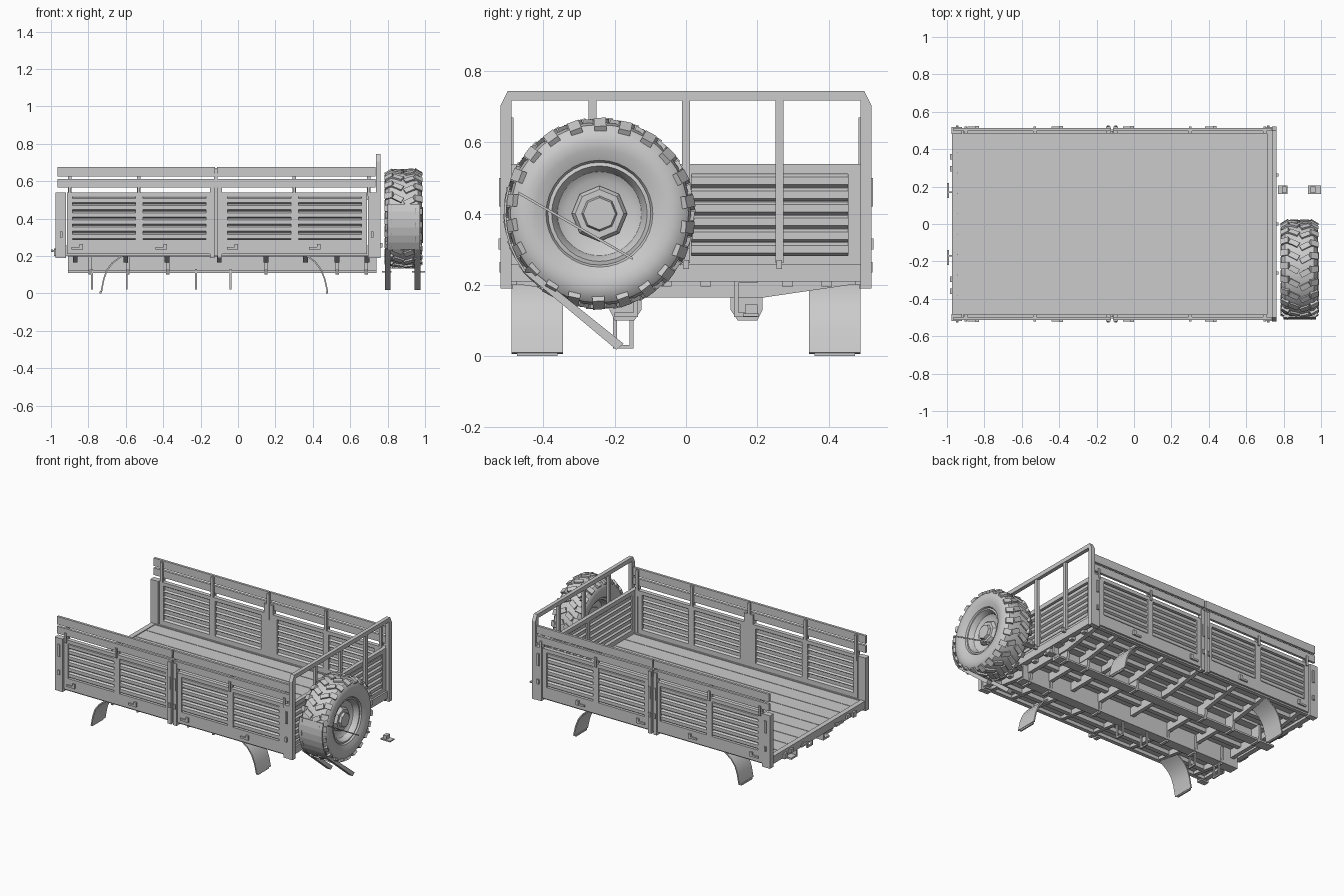
import bpy, bmesh
from math import pi, cos, sin
from mathutils import Matrix, Vector

if "Cube" in bpy.data.objects:
    bpy.data.objects.remove(bpy.data.objects["Cube"])

def finish(name, bm, mirror=False, smooth=False):
    bmesh.ops.recalc_face_normals(bm, faces=bm.faces)
    me = bpy.data.meshes.new(name)
    bm.to_mesh(me)
    bm.free()
    ob = bpy.data.objects.new(name, me)
    bpy.context.collection.objects.link(ob)
    if mirror:
        ob.modifiers.new("mirror", 'MIRROR').use_axis = (False, True, False)
    if smooth:
        bpy.context.view_layer.objects.active = ob
        ob.select_set(True)
        bpy.ops.object.shade_smooth_by_angle(angle=0.6)
        ob.select_set(False)
    return ob

def add_box(bm, x0, x1, y0, y1, z0, z1):
    m = Matrix.Translation(((x0+x1)/2, (y0+y1)/2, (z0+z1)/2)) @ Matrix.Diagonal((x1-x0, y1-y0, z1-z0, 1))
    bmesh.ops.create_cube(bm, size=1, matrix=m)

def add_prism(bm, pts, axis, a, b):
    def put(p, t):
        return {'x': (t, p[0], p[1]), 'y': (p[0], t, p[1]), 'z': (p[0], p[1], t)}[axis]
    lo = [bm.verts.new(put(p, a)) for p in pts]
    hi = [bm.verts.new(put(p, b)) for p in pts]
    n = len(pts)
    bm.faces.new(lo)
    bm.faces.new(hi[::-1])
    for i in range(n):
        bm.faces.new((lo[i], lo[(i+1) % n], hi[(i+1) % n], hi[i]))

def boxes(name, items, mirror=False):
    bm = bmesh.new()
    for b in items:
        add_box(bm, *b)
    return finish(name, bm, mirror)

def ribs(u, z0, z1, n, depth, t):
    """Closed corrugated sheet section, first coordinate is depth."""
    h = (z1 - z0) / n
    front = []
    for i in range(n):
        z = z0 + i*h
        front += [(u, z), (u+depth, z+.2*h), (u+depth, z+.75*h), (u, z+.95*h)]
    return front + [(p-t, z) for p, z in reversed(front)]

def ribbon(path, t):
    """Thin strip section following a path."""
    out = []
    for i, p in enumerate(path):
        d = (Vector(path[min(i+1, len(path)-1)]) - Vector(path[max(i-1, 0)])).normalized()
        out.append((p[0] - d.y*t, p[1] + d.x*t))
    return list(path) + out[::-1]

# floor planks and edge beams
n = 9
w = 0.98 / n
boxes("floor_planks", [(-.95, .73, -.49+i*w+.002, -.49+(i+1)*w-.002, .226, .25) for i in range(n)])
boxes("floor_base", [(-.95, .73, -.49, .49, .222, .246)])
boxes("floor_edge_side", [(-.96, .745, .475, .50, .2, .255)], True)
boxes("floor_edge_ends", [(-.972, -.94, -.5, .5, .205, .255), (.715, .75, -.5, .5, .21, .258)])

# side boards: frames with ribbed infill
frame, bm = [], bmesh.new()
for x0, x1 in ((-.915, -.14), (-.085, .69)):
    xm = (x0 + x1) / 2
    frame += [(x0, x1, .485, .512, .21, .287), (x0, x1, .485, .512, .517, .54)]
    frame += [(a, b, .485, .512, .287, .517) for a, b in ((x0, x0+.03), (xm-.02, xm+.02), (x1-.03, x1))]
    for a, b in ((x0+.03, xm-.02), (xm+.02, x1-.03)):
        add_prism(bm, ribs(.494, .287, .517, 6, .012, .006), 'x', a, b)
boxes("side_board_frame", frame, True)
finish("side_board_ribs", bm, True)

# corner and middle posts
boxes("side_posts", [(-.977, -.92, .48, .518, .19, .54), (-.15, -.125, .485, .52, .19, .6),
                     (-.11, -.085, .485, .52, .19, .6), (-.125, -.11, .485, .505, .2, .64),
                     (.695, .74, .485, .518, .19, .54)], True)

# upper side rails and their stakes
rails = [(-.965, -.123, .497, .513, z0, z1) for z0, z1 in ((.565, .612), (.625, .677))]
rails += [(-.113, .735, .497, .513, z0, z1) for z0, z1 in ((.565, .612), (.625, .677))]
boxes("side_upper_rails", rails, True)
boxes("rail_stakes", [(x-.009, x+.009, .484, .498, .5, .67) for x in (-.9, -.53, -.12, .3, .7)]
      + [(x-.007, x+.007, .512, .52, .52, .585) for x in (-.9, -.53, .3, .7)], True)

# hinges and latches
latch = []
for x in (-.86, -.41, -.03, .41):
    latch += [(x-.03, x+.03, .51, .521, .235, .247), (x+.012, x+.03, .51, .524, .235, .265)]
for x in (-.945, -.137, -.098, .717):
    latch += [(x-.007, x+.007, .515, .527, .3, .33), (x-.007, x+.007, .515, .525, .42, .5)]
boxes("side_latches", latch, True)

# front board with ribbed infill
boxes("front_board_frame", [(.712, .738, -.485, .485, .257, .282), (.712, .738, -.485, .485, .512, .54)]
      + [(.712, .738, a, b, .28, .515) for a, b in ((-.485, -.455), (-.015, .015), (.455, .485))])
bm = bmesh.new()
for a, b in ((-.455, -.015), (.015, .455)):
    add_prism(bm, ribs(.72, .282, .512, 6, .012, .006), 'y', a, b)
finish("front_board_ribs", bm)

# tall front guard frame
bm = bmesh.new()
add_prism(bm, [(.49, .19), (.52, .19), (.52, .705), (.5, .745), (0, .745), (0, .718), (.49, .718)], 'x', .737, .762)
finish("guard_frame", bm, True)
boxes("guard_bars", [(.738, .758, y-.011, y+.011, .262, .73) for y in (-.262, 0, .262)]
      + [(.75, .772, y-.008, y+.008, .245, .27) for y in (-.262, 0, .262)])

# chassis rails (channel section), sills and stringers
bm = bmesh.new()
add_prism(bm, [(.135, .11), (.2, .11), (.2, .122), (.147, .122), (.147, .205), (.2, .205), (.2, .222), (.135, .222)],
          'x', -.91, .74)
finish("chassis_rails", bm, True)
boxes("floor_stringers", [(-.91, .73, y, y+.03, .195, .224) for y in (.04, .27, .38)], True)

# tapered cross members
cross = (-.87, -.6, -.38, -.1, .15, .36, .53, .69)
bm = bmesh.new()
for x in cross:
    add_prism(bm, [(0, .165), (.22, .165), (.48, .203), (.48, .22), (0, .22)], 'x', x-.013, x+.013)
finish("cross_members", bm, True)
bm = bmesh.new()
for x in (-.79, -.59, -.375, .15, .53, .685):
    add_prism(bm, [(.125, .21), (.125, .13), (.145, .1), (.2, .1), (.215, .13), (.215, .21)], 'x', x-.009, x+.009)
finish("mount_brackets", bm, True)

# hanging loops below the chassis on the front side
loops = []
for x in (-.78, -.595, -.225, -.04):
    loops += [(x-.005, x+.005, -.205, -.194, .025, .13), (x-.005, x+.005, -.158, -.147, .025, .13),
              (x-.005, x+.005, -.205, -.147, .022, .032)]
boxes("hanging_loops", loops)

# curved mud flaps
bm = bmesh.new()
rear = [(-.6, .215), (-.635, .195), (-.675, .165), (-.705, .125), (-.722, .075), (-.735, .008)]
front = [(.34, .215), (.37, .195), (.41, .165), (.44, .125), (.46, .075), (.475, .008)]
for path in (rear, front):
    add_prism(bm, ribbon(path, .008), 'y', .345, .49)
    # inset narrower foot gives the flap its rounded lower corners
    e = path[-1][0]
    add_box(bm, e-.005, e+.005, .36, .475, 0, .01)
finish("mud_flaps", bm, True, True)

# rear hooks and lamps
boxes("rear_hooks", [(-1, -.965, .165, .175, .22, .232), (-1, -.99, .14, .22, .222, .234),
                     (-.985, -.965, .345, .375, .2, .235), (-.985, -.965, .28, .31, .215, .24)], True)

# spare wheel
C = Matrix.Translation((.885, -.243, .4))

def lathe(name, profile, segs, closed=False, smooth=True):
    bm = bmesh.new()
    rings = [[bm.verts.new(C @ Vector((x, r*sin(2*pi*i/segs), r*cos(2*pi*i/segs)))) for i in range(segs)]
             for x, r in profile]
    pairs = list(zip(rings, rings[1:])) + ([(rings[-1], rings[0])] if closed else [])
    for a, b in pairs:
        for i in range(segs):
            j = (i+1) % segs
            bm.faces.new((a[i], a[j], b[j], b[i]))
    if not closed:
        bm.faces.new(rings[0])
        bm.faces.new(rings[-1][::-1])
    return finish(name, bm, False, smooth)

half = [(.072, .142), (.085, .15), (.097, .18), (.1, .205), (.094, .232), (.078, .25), (.045, .257)]
lathe("spare_tyre", half + [(-x, r) for x, r in reversed(half)], 36, True)
lathe("spare_rim", [(-.075, .146), (-.07, .13), (-.02, .12), (-.02, .02), (.03, .02), (.03, .095), (.045, .118),
                    (.065, .126), (.078, .134), (.075, .146)], 36, True)
lathe("spare_hub", [(-.03, .078), (.04, .078), (.055, .068), (.055, .05), (.07, .045), (.07, .001)], 8, smooth=False)

# tyre tread blocks in a chevron
bm = bmesh.new()
N = 22
for i in range(N):
    for s in (-1, 1):
        a = 2*pi*(i + (.25 if s > 0 else 0))/N
        R = C @ Matrix.Rotation(a, 4, 'X')
        bmesh.ops.create_cube(bm, size=1, matrix=R @ Matrix.Translation((s*.03, 0, .257)) @
                              Matrix.Rotation(s*.5, 4, 'Z') @ Matrix.Diagonal((.055, .03, .018, 1)))
        bmesh.ops.create_cube(bm, size=1, matrix=R @ Matrix.Translation((s*.076, .02, .247)) @
                              Matrix.Rotation(s*.55, 4, 'Y') @ Matrix.Diagonal((.045, .034, .022, 1)))
finish("tyre_tread", bm)

# spare wheel carrier: plate hugging the tyre, two arms and small end brackets
arc = [(-.243 - .268*cos(t), .4 + .268*sin(t)) for t in [.3 - i*.16 for i in range(7)]]
bm = bmesh.new()
add_prism(bm, ribbon(arc, .006), 'x', .8, .972)
for x0, x1 in ((.785, .815), (.945, .975)):
    add_prism(bm, [(-.455, .235), (-.425, .235), (-.175, .035), (-.195, .018)], 'x', x0, x1)
finish("wheel_carrier", bm)
boxes("carrier_brackets", [(.77, .82, .16, .205, .112, .12), (.93, 1, .16, .205, .112, .12),
                           (.79, .815, .165, .2, .12, .145), (.945, .97, .165, .2, .12, .145)])

# thin retaining strap across the wheel face
bm = bmesh.new()
add_prism(bm, [(-.47, .462), (-.47, .454), (-.15, .27), (-.15, .278)], 'x', .984, .99)
finish("wheel_strap", bm)
